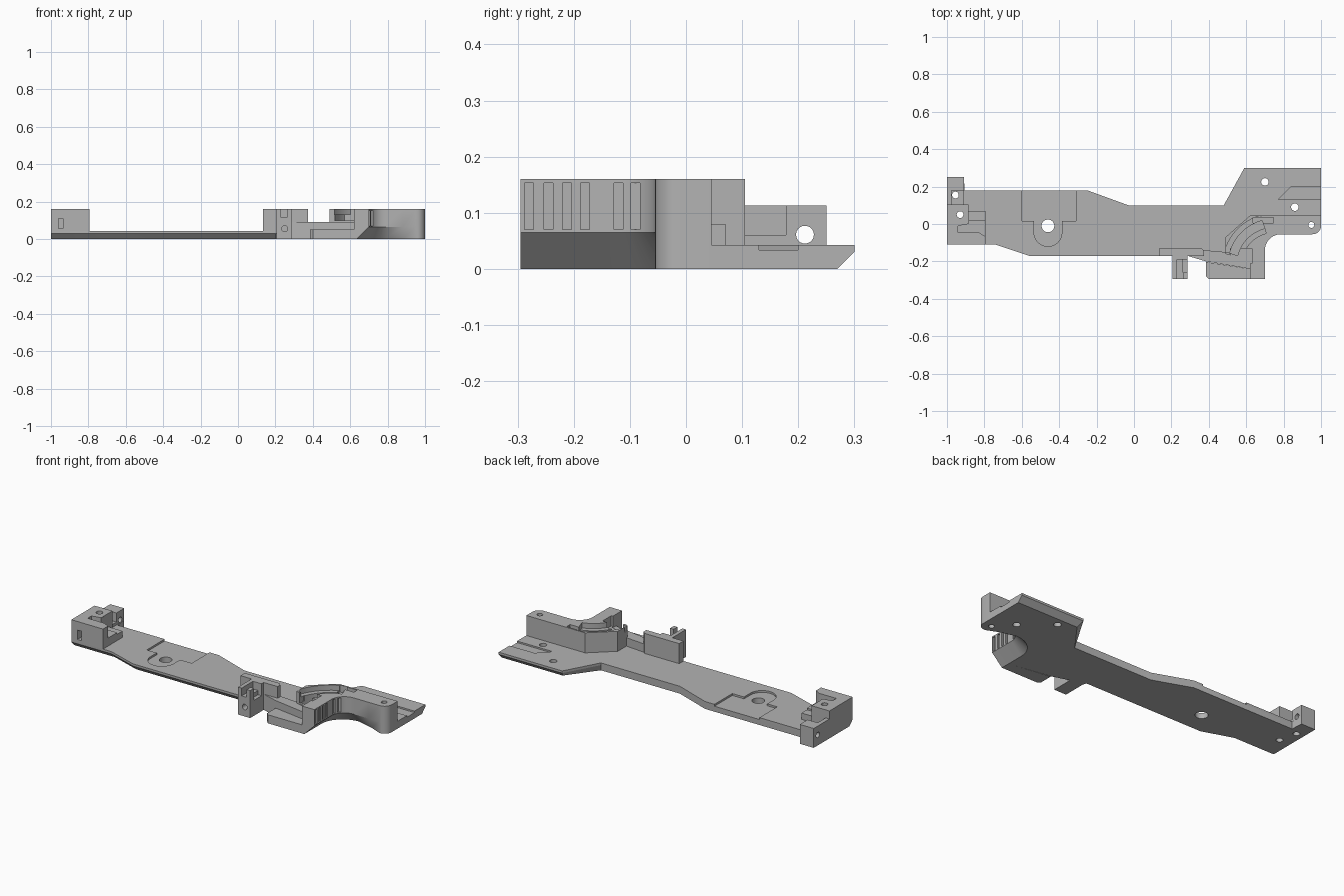
import bpy, bmesh, math
from mathutils import Matrix

cube = bpy.data.objects.get("Cube")
if cube:
    bpy.data.objects.remove(cube)

grey = bpy.data.materials.new("matte_grey")
grey.use_nodes = True
grey.diffuse_color = (0.45, 0.45, 0.45, 1)
grey.node_tree.nodes["Principled BSDF"].inputs["Base Color"].default_value = (0.45, 0.45, 0.45, 1)

TOP, PLATE = 0.16, 0.043


def finish(name, bm):
    bmesh.ops.recalc_face_normals(bm, faces=bm.faces)
    mesh = bpy.data.meshes.new(name)
    bm.to_mesh(mesh)
    bm.free()
    mesh.materials.append(grey)
    obj = bpy.data.objects.new(name, mesh)
    bpy.context.collection.objects.link(obj)
    return obj


def prism(name, outline, z0, z1, bevel_z=None):
    """Extrude an outline; points with two extra values shift inward at the bottom."""
    bm = bmesh.new()
    pts = [tuple(p) + (0, 0) if len(p) == 2 else p for p in outline]
    rings = [[bm.verts.new((x + dx, y + dy, z0)) for x, y, dx, dy in pts]]
    for z in ([bevel_z] if bevel_z else []) + [z1]:
        rings.append([bm.verts.new((p[0], p[1], z)) for p in pts])
    n = len(pts)
    for a, b in zip(rings, rings[1:]):
        for i in range(n):
            j = (i + 1) % n
            bm.faces.new((a[i], a[j], b[j], b[i]))
    bm.faces.new(rings[0][::-1])
    bm.faces.new(rings[-1])
    return finish(name, bm)


def box(name, x0, x1, y0, y1, z0, z1):
    return prism(name, [(x0, y0), (x1, y0), (x1, y1), (x0, y1)], z0, z1)


def rod(name, centre, radius, length, axis="Z", sides=24):
    bm = bmesh.new()
    turn = Matrix() if axis == "Z" else Matrix.Rotation(math.pi / 2, 4, "Y" if axis == "X" else "X")
    bmesh.ops.create_cone(bm, cap_ends=True, segments=sides, radius1=radius, radius2=radius,
                          depth=length, matrix=Matrix.Translation(centre) @ turn)
    return finish(name, bm)


def cut(obj, cutters):
    """Subtract the cutters from a part, then remove them."""
    for c in cutters:
        c.hide_render = True
        mod = obj.modifiers.new("cut", "BOOLEAN")
        mod.operation, mod.object, mod.solver = "DIFFERENCE", c, "EXACT"
    graph = bpy.context.evaluated_depsgraph_get()
    mesh = bpy.data.meshes.new_from_object(obj.evaluated_get(graph))
    obj.modifiers.clear()
    obj.data = mesh
    for c in cutters:
        bpy.data.objects.remove(c)


def arc(cx, cy, r, a0, a1, steps=8):
    angles = [math.radians(a0 + (a1 - a0) * i / steps) for i in range(steps + 1)]
    return [(cx + r * math.cos(a), cy + r * math.sin(a)) for a in angles]


def ribbon(path, half):
    """Closed outline of a strip that follows a path."""
    left, right = [], []
    for i, (x, y) in enumerate(path):
        ax, ay = path[max(i - 1, 0)]
        bx, by = path[min(i + 1, len(path) - 1)]
        d = math.hypot(bx - ax, by - ay)
        nx, ny = -(by - ay) / d * half, (bx - ax) / d * half
        left.append((x + nx, y + ny))
        right.append((x - nx, y - ny))
    return left + right[::-1]


# Long base plate, with its front and rear edges bevelled underneath
E = 0.03
plate = prism("base_plate", [
    (-1, 0.25), (-0.91, 0.25), (-0.905, 0.18), (-0.25, 0.18), (-0.03, 0.10), (0.48, 0.10),
    (0.59, 0.30, 0.017, -E), (1, 0.30, 0, -E), (1, 0.045), (0.62, 0.045), (0.49, -0.07),
    (0.49, -0.16), (0.385, -0.17), (0.21, -0.17), (0.2, -0.17, 0, E), (-0.56, -0.17, 0, E),
    (-0.74, -0.11, 0, E), (-1, -0.11, 0, E)], 0, PLATE, E)
# Sunken seat around the large hole, and the rear slot
seat = [(-0.6, 0.2), (-0.6, 0.015), (-0.535, 0.015)]
seat += arc(-0.46, -0.045, 0.075, 180, 360, 12) + [(-0.385, 0.015), (-0.31, 0.015), (-0.31, 0.2)]
cut(plate, [
    prism("seat_cut", seat, 0.032, 0.1),
    prism("slot_cut", [(1.1, 0.13), (0.77, 0.13), (0.84, 0.2), (1.1, 0.2)], 0.034, 0.1),
    rod("large_hole", (-0.46, -0.01, 0), 0.034, 0.4, sides=32),
    rod("rear_hole", (0.70, 0.225, 0), 0.02, 0.4),
    rod("slot_hole", (0.86, 0.09, 0), 0.02, 0.4),
    rod("end_hole_a", (-0.955, 0.155, 0), 0.018, 0.4),
    rod("end_hole_b", (-0.93, 0.05, 0), 0.018, 0.4)])

# Raised end block with a pocket, a step and a slotted front
end_block = prism("end_block", [
    (-1, -0.11), (-0.795, -0.11), (-0.795, 0.02), (-0.885, 0.02), (-0.885, 0.105), (-1, 0.105)],
    PLATE, TOP)
cut(end_block, [
    prism("pocket_cut", [(-0.94, -0.045), (-0.83, -0.045), (-0.78, -0.075), (-0.78, 0.03),
                         (-0.88, 0.03), (-0.885, 0), (-0.94, -0.01)], 0.09, 0.3),
    box("front_slot", -0.96, -0.935, -0.2, -0.06, 0.055, 0.11),
    rod("end_hole", (-0.93, 0.05, 0.1), 0.018, 0.4)])
box("end_step", -0.885, -0.795, 0.02, 0.07, PLATE, 0.08)
end_boss = box("end_boss", -1, -0.91, 0.105, 0.25, PLATE, 0.113)
cut(end_boss, [
    box("boss_notch", -0.975, -0.8, 0.105, 0.178, 0.06, 0.3),
    rod("cross_hole", (-0.95, 0.212, 0.061), 0.016, 0.3, "X", 18),
    rod("boss_hole", (-0.955, 0.155, 0.1), 0.018, 0.4)])

# Grip body with a curved inner wall and a deep underside bevel
inner = arc(0.785, -0.14, 0.085, 180, 90, 10)
body = [(0.62, -0.295), (0.70, -0.295, -0.065, 0)]
for i, (x, y) in enumerate(inner):
    a = math.radians(90 * i / 10)
    body.append((x, y, -0.065 * math.cos(a), 0.055 * math.sin(a)))
body += [(0.88, -0.055, 0, 0.03), (0.95, -0.055)]
body += arc(0.955, -0.01, 0.045, -80, 0, 6)
body += [(1, 0.045), (0.62, 0.045), (0.49, -0.07), (0.49, -0.16), (0.62, -0.2)]
grip = prism("grip_body", body, 0, TOP, 0.065)
path = arc(0.75, -0.22, 0.225, 105, 165, 10)
cutters = [prism("ledge_cut", ribbon(path, 0.05), 0.13, 0.3),
           prism("channel_cut", ribbon(path, 0.022), 0.075, 0.3),
           box("channel_mouth", 0.515, 0.63, -0.21, -0.13, 0.10, 0.3),
           box("rear_pocket", 0.635, 0.745, 0.005, 0.035, 0.12, 0.3),
           rod("grip_hole", (0.948, -0.005, 0), 0.016, 0.5)]
# Finger grooves
for y, x in ((-0.28, 0.7), (-0.245, 0.7), (-0.212, 0.7), (-0.18, 0.7), (-0.12, 0.703), (-0.09, 0.715)):
    cutters.append(box("groove", x - 0.008, x + 0.03, y - 0.008, y + 0.008, 0.07, 0.153))
cut(grip, cutters)

# Low shelf and the guard bar behind it
prism("front_shelf", [(0.40, -0.295), (0.62, -0.295), (0.62, -0.24), (0.385, -0.203), (0.385, -0.28)],
      0, 0.05)
prism("guard_bar", [(0.285, -0.17), (0.385, -0.2), (0.62, -0.24), (0.62, -0.2), (0.49, -0.16),
                    (0.49, -0.15), (0.375, -0.14), (0.285, -0.14)], 0, 0.092)

# Upright side wall
prism("side_wall", [(0.135, -0.17), (0.375, -0.17), (0.375, -0.145), (0.36, -0.13), (0.135, -0.13)],
      PLATE, TOP)

# Forked front post
post = box("front_post", 0.207, 0.285, -0.295, -0.17, 0, TOP)
cut(post, [
    box("fork_cut", 0.23, 0.262, -0.31, -0.19, 0.115, 0.3),
    box("waist_cut", 0.262, 0.3, -0.26, -0.19, 0.09, 0.3),
    rod("post_hole", (0.25, -0.29, 0.055), 0.016, 0.08, "Y", 18)])

# Soft shading on curved walls, sharp edges elsewhere
bpy.ops.object.select_all(action="DESELECT")
for obj in (grip, plate, end_block, end_boss, post):
    obj.select_set(True)
bpy.context.view_layer.objects.active = grip
bpy.ops.object.shade_smooth_by_angle(angle=math.radians(25))
